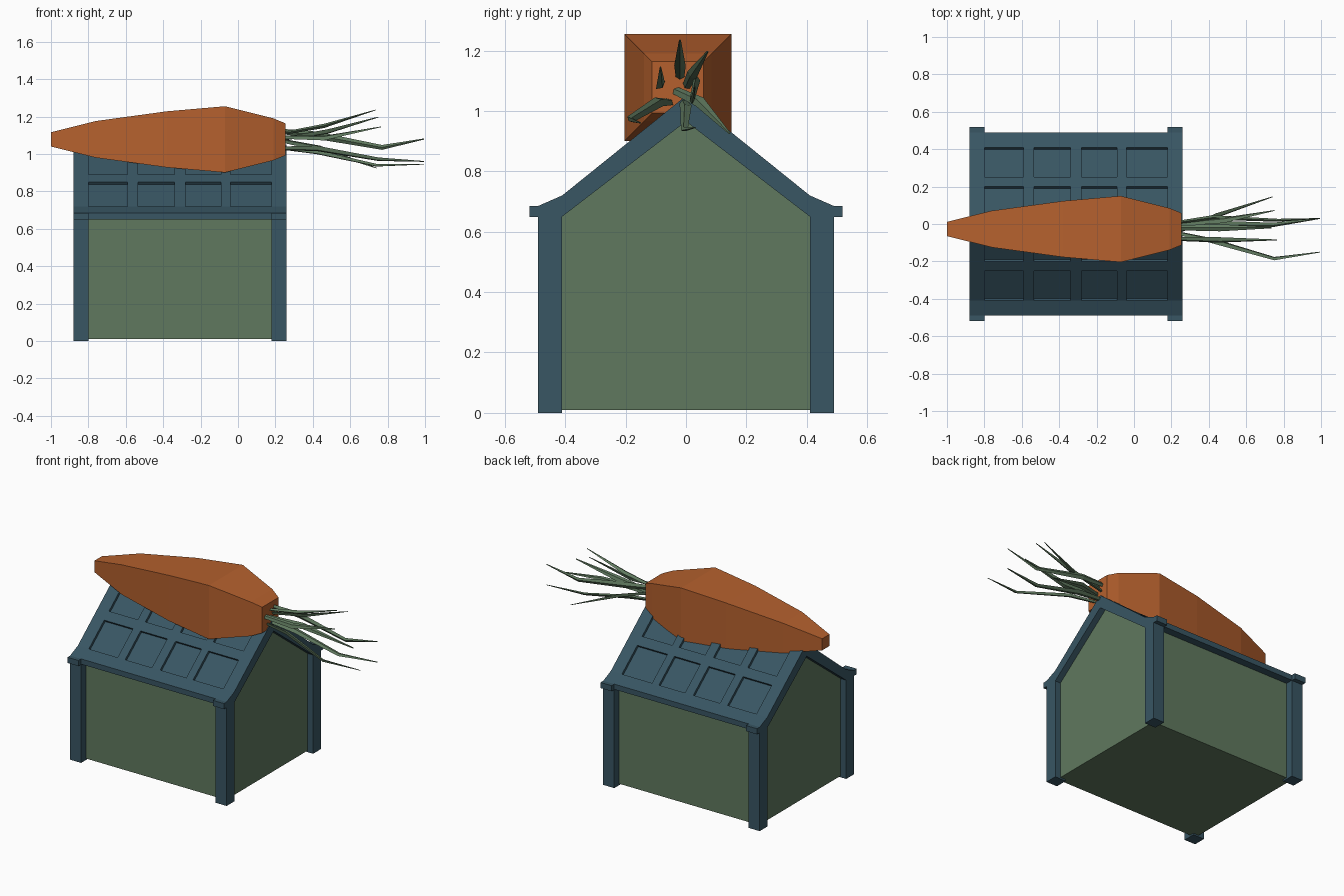
import bpy, bmesh
from mathutils import Vector

if "Cube" in bpy.data.objects:
    bpy.data.objects.remove(bpy.data.objects["Cube"])


def material(name, rgb):
    m = bpy.data.materials.new(name)
    m.diffuse_color = (*rgb, 1)
    m.use_nodes = True
    m.node_tree.nodes["Principled BSDF"].inputs["Base Color"].default_value = m.diffuse_color
    return m


BLUE = material("slate blue", (0.040, 0.092, 0.125))
GREEN = material("leaf green", (0.115, 0.190, 0.112))
ORANGE = material("carrot orange", (0.460, 0.118, 0.027))


def finish(bm, name, mat):
    bmesh.ops.recalc_face_normals(bm, faces=bm.faces)
    me = bpy.data.meshes.new(name)
    bm.to_mesh(me)
    bm.free()
    me.materials.append(mat)
    ob = bpy.data.objects.new(name, me)
    bpy.context.collection.objects.link(ob)
    return ob


def loft(rings):
    """Skin a list of equal-length closed rings and cap both ends."""
    bm = bmesh.new()
    vs = [[bm.verts.new(p) for p in r] for r in rings]
    n = len(vs[0])
    for a, b in zip(vs, vs[1:]):
        for i in range(n):
            j = (i + 1) % n
            bm.faces.new((a[i], a[j], b[j], b[i]))
    bm.faces.new(vs[0][::-1])
    bm.faces.new(vs[-1])
    return bm


def box(name, x0, x1, y0, y1, z0, z1, mat):
    rings = [[(x, y0, z0), (x, y1, z0), (x, y1, z1), (x, y0, z1)] for x in (x0, x1)]
    return finish(loft(rings), name, mat)


def extrude_x(profile, xs):
    return loft([[(x, y, z) for y, z in profile] for x in xs])


def mirrored(half, apex):
    """Symmetric profile line from -y over the apex to +y."""
    return [(-y, z) for y, z in half] + [apex] + half[::-1]


# Walls with gables
walls = mirrored([(0.44, 0.01), (0.44, 0.66), (0.41, 0.66)], (0, 0.975))
finish(extrude_x(walls, (-0.84, 0.22)), "walls", GREEN)

# Corner posts and eave caps
for xn, x0 in (("left", -0.88), ("right", 0.18)):
    for yn, s in (("front", -1), ("back", 1)):
        ya, yb = sorted((s * 0.41, s * 0.49))
        box(f"{yn}_{xn}_post", x0, x0 + 0.08, ya, yb, 0, 0.65, BLUE)
        ya, yb = sorted((s * 0.43, s * 0.518))
        box(f"{yn}_{xn}_eave_cap", x0, x0 + 0.08, ya, yb, 0.648, 0.685, BLUE)

# Roof shell, split so that the sunken panels are single faces
panel_x = [(-0.80, -0.59), (-0.535, -0.34), (-0.28, -0.09), (-0.04, 0.18)]
panel_y = [(0.04, 0.20), (0.25, 0.41)]


def slope(y):
    return 1.05 - y * 0.33 / 0.41


outer = [(0.49, 0.65), (0.49, 0.685)] + [(y, slope(y)) for y in (0.41, 0.25, 0.20, 0.04)]
profile = mirrored(outer, (0, 1.05)) + [(0.41, 0.65), (0, 0.965), (-0.41, 0.65)]
stations = [-0.88] + [x for p in panel_x for x in p] + [0.26]
roof = extrude_x(profile, stations)
bmesh.ops.recalc_face_normals(roof, faces=roof.faces)


def is_panel(f):
    c = f.calc_center_median()
    return (f.normal.z > 0.3
            and any(a < c.x < b for a, b in panel_x)
            and any(a < abs(c.y) < b for a, b in panel_y))


panels = [f for f in roof.faces if is_panel(f)]
for f in bmesh.ops.extrude_discrete_faces(roof, faces=panels)["faces"]:
    f.normal_update()
    bmesh.ops.translate(roof, verts=f.verts, vec=f.normal * -0.017)
finish(roof, "roof", BLUE)

# Carrot: square sections (x, half size) along the ridge
CY, CZ = -0.027, 1.078
sections = [(-1.0, 0.038), (-0.76, 0.098), (-0.38, 0.150),
            (-0.07, 0.177), (0.19, 0.112), (0.255, 0.085)]
rings = [[(x, CY - h, CZ - h), (x, CY + h, CZ - h), (x, CY + h, CZ + h), (x, CY - h, CZ + h)]
         for x, h in sections]
finish(loft(rings), "carrot", ORANGE)

# Carrot leaves: tapering bent blades
leaves = [
    [(0.24, -0.02, 1.11), (0.46, -0.02, 1.15), (0.735, -0.02, 1.235)],
    [(0.24, 0.00, 1.08), (0.48, 0.02, 1.12), (0.75, 0.072, 1.197)],
    [(0.24, -0.08, 1.09), (0.46, -0.085, 1.085), (0.765, -0.085, 1.145)],
    [(0.24, 0.01, 1.12), (0.42, 0.035, 1.10), (0.77, 0.02, 1.035), (0.995, 0.03, 1.08)],
    [(0.24, -0.05, 1.03), (0.42, -0.09, 1.03), (0.75, -0.185, 0.972), (0.995, -0.15, 0.96)],
    [(0.24, -0.01, 1.03), (0.42, 0.00, 1.01), (0.74, -0.005, 0.94), (0.995, 0.03, 0.945)],
    [(0.24, -0.04, 1.07), (0.44, 0.045, 1.03), (0.74, 0.145, 0.925)],
]
for k, path in enumerate(leaves):
    pts = [Vector(p) for p in path]
    # blade width runs sideways to its outward lean
    lean = pts[-1] - Vector((0, CY, CZ))
    wide = Vector((0, -lean.z, lean.y)).normalized()
    thin = Vector((0, lean.y, lean.z)).normalized()
    widths = [0.014, 0.020, 0.013, 0.003] if len(pts) == 4 else [0.014, 0.019, 0.003]
    rings = [[p + wide * w, p + thin * w * 0.6, p - wide * w, p - thin * w * 0.6]
             for p, w in zip(pts, widths)]
    finish(loft(rings), f"leaf_{k + 1}", GREEN)
